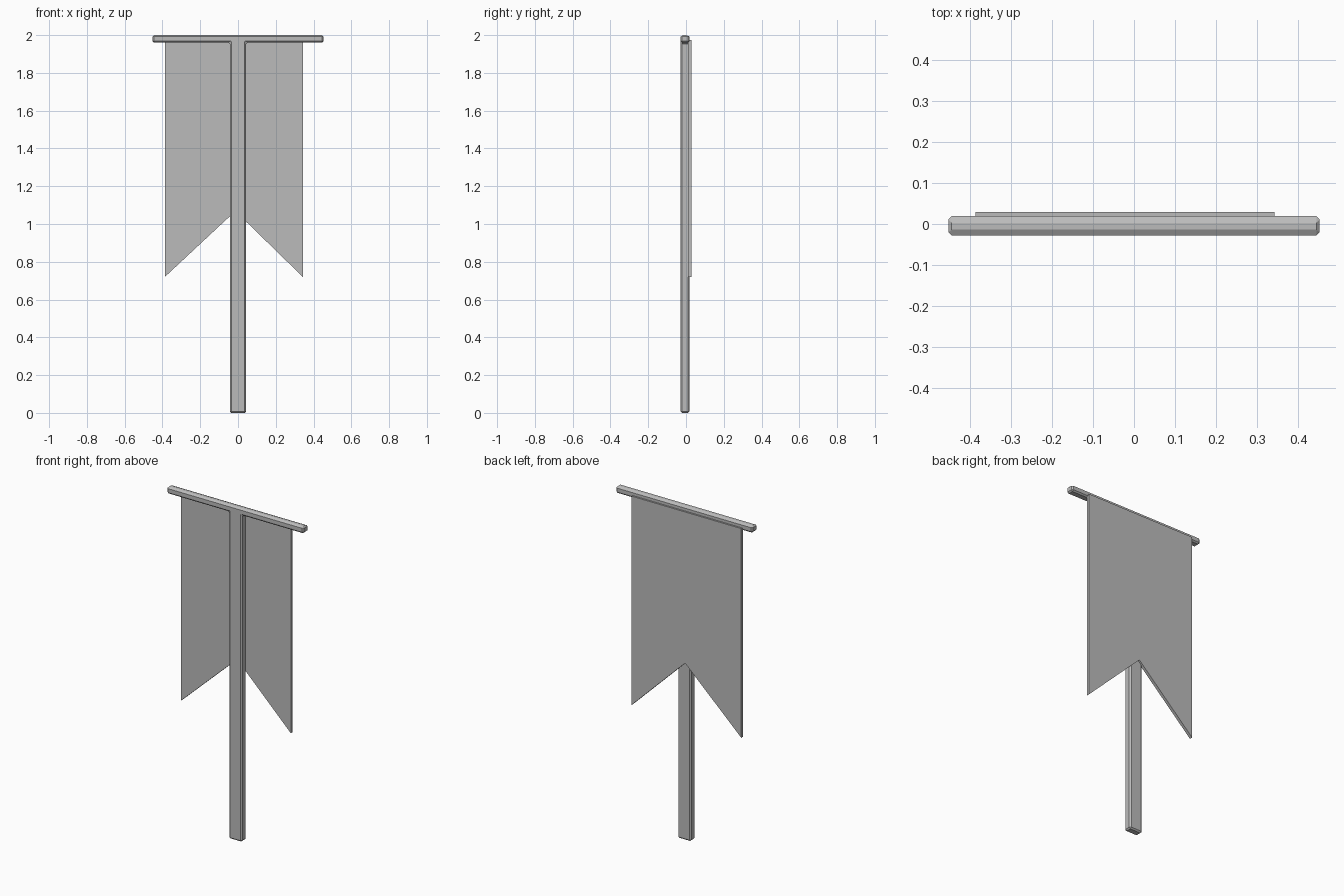
import bpy
import bmesh

cube = bpy.data.objects.get("Cube")
if cube:
    bpy.data.objects.remove(cube, do_unlink=True)

# One plain grey for the whole model
grey = bpy.data.materials.new("plain grey")
grey.use_nodes = True
colour = (0.5, 0.5, 0.5, 1)
grey.diffuse_color = colour
grey.node_tree.nodes["Principled BSDF"].inputs["Base Color"].default_value = colour


def extruded_outline(name, outline, front, back, bevel=0.0, shape=None):
    """Extrude an (x, z) outline from y = front to y = back."""
    bm = bmesh.new()
    face = bm.faces.new([bm.verts.new((x, front, z)) for x, z in outline])
    result = bmesh.ops.extrude_face_region(bm, geom=[face])
    for v in result["geom"]:
        if isinstance(v, bmesh.types.BMVert):
            v.co.y = back
    bmesh.ops.recalc_face_normals(bm, faces=bm.faces[:])
    if bevel:
        bmesh.ops.bevel(bm, geom=bm.edges[:], offset=bevel, segments=1,
                        profile=0.5, affect='EDGES', clamp_overlap=True)
    if shape:
        shape(bm)
    mesh = bpy.data.meshes.new(name)
    bm.to_mesh(mesh)
    bm.free()
    mesh.materials.append(grey)
    obj = bpy.data.objects.new(name, mesh)
    bpy.context.collection.objects.link(obj)
    return obj


def narrow_top(bm):
    """Widen the long chamfers along the top of the crossbar."""
    for v in bm.verts:
        if v.co.z > 1.998:
            v.co.y = -0.014 if v.co.y < 0 else 0.002


# Pole and crossbar as one bevelled T, with small fillets where they meet
half_t = [(0.043, 0.0), (0.043, 1.96), (0.453, 1.96), (0.453, 2.0)]
t_outline = half_t + [(-x, z) for x, z in reversed(half_t)]
extruded_outline("pole_and_crossbar", t_outline, -0.028, 0.019, 0.008, narrow_top)

# Swallow-tailed cloth hanging behind the pole
cloth = [(-0.387, 1.975), (-0.387, 0.72), (-0.014, 1.068),
         (0.343, 0.72), (0.343, 1.975)]
extruded_outline("banner_cloth", cloth, 0.011, 0.029)
